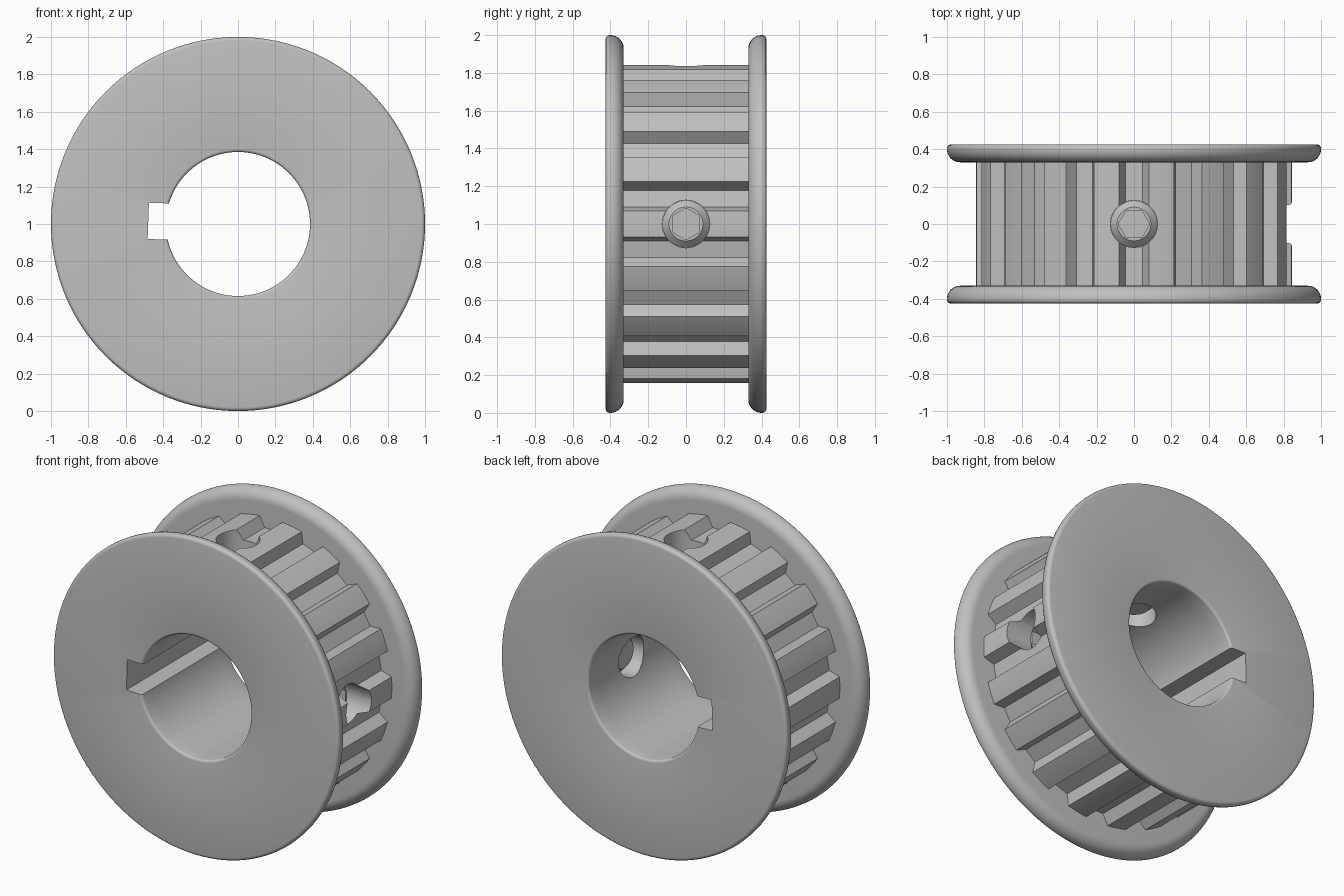
import bpy, bmesh
from math import sin, cos, pi, radians
from mathutils import Matrix, Vector

if "Cube" in bpy.data.objects:
    bpy.data.objects.remove(bpy.data.objects["Cube"], do_unlink=True)

steel = bpy.data.materials.new("grey steel")
steel.use_nodes = True
steel.diffuse_color = (0.53, 0.53, 0.53, 1)
steel.node_tree.nodes["Principled BSDF"].inputs["Base Color"].default_value = steel.diffuse_color

CENTRE = Matrix.Translation((0, 0, 1))
TO_Y = CENTRE @ Matrix.Rotation(radians(-90), 4, "X")
TO_X = CENTRE @ Matrix.Rotation(radians(90), 4, "Y")
TEETH, BORE, HALF = 18, 0.385, 0.33


def finish(bm, name, matrix):
    bmesh.ops.remove_doubles(bm, verts=bm.verts, dist=1e-5)
    bmesh.ops.recalc_face_normals(bm, faces=bm.faces)
    bm.transform(matrix)
    mesh = bpy.data.meshes.new(name)
    bm.to_mesh(mesh)
    bm.free()
    mesh.materials.append(steel)
    obj = bpy.data.objects.new(name, mesh)
    bpy.context.collection.objects.link(obj)
    return obj


def prism(name, outline, low, high, matrix):
    """Extrude a flat outline along local z."""
    bm = bmesh.new()
    face = bm.faces.new([bm.verts.new((x, y, low)) for x, y in outline])
    out = bmesh.ops.extrude_face_region(bm, geom=[face])
    new = [v for v in out["geom"] if isinstance(v, bmesh.types.BMVert)]
    bmesh.ops.translate(bm, verts=new, vec=(0, 0, high - low))
    return finish(bm, name, matrix)


def lathe(name, profile, matrix, steps, closed):
    """Turn a (radius, height) profile around local z."""
    bm = bmesh.new()
    verts = [bm.verts.new((r, 0, h)) for r, h in profile]
    edges = [bm.edges.new(pair) for pair in zip(verts, verts[1:])]
    if closed:
        edges.append(bm.edges.new((verts[-1], verts[0])))
    bmesh.ops.spin(bm, geom=verts + edges, cent=(0, 0, 0), axis=(0, 0, 1),
                   angle=2 * pi, steps=steps)
    return finish(bm, name, matrix)


def ring(radius, sides):
    return [(radius * cos(2 * pi * i / sides), radius * sin(2 * pi * i / sides))
            for i in range(sides)]


def arc(cx, cy, radius, start, end, steps):
    return [(cx + radius * cos(radians(start + (end - start) * i / steps)),
             cy + radius * sin(radians(start + (end - start) * i / steps)))
            for i in range(steps + 1)]


def cut(obj, cutters):
    bpy.context.view_layer.objects.active = obj
    for cutter in cutters:
        cutter.hide_render = True
        mod = obj.modifiers.new("cut", "BOOLEAN")
        mod.operation, mod.solver, mod.object = "DIFFERENCE", "EXACT", cutter
        bpy.ops.object.modifier_apply(modifier=mod.name)


# Toothed hub: tip arcs joined by tapered grooves, one groove at the top
outline = []
for i in range(TEETH):
    middle = 90 + i * 360 / TEETH
    root = [(0.776 * cos(radians(middle + s)), 0.776 * sin(radians(middle + s)))
            for s in (-3.3, 3.3)]
    outline += root + arc(0, 0, 0.845, middle + 5.4, middle + 14.6, 4)
STAND = CENTRE @ Matrix.Rotation(radians(90), 4, "X")
hub = prism("toothed_hub", outline, -HALF, HALF, STAND)

# Flanges: broad round on the inner rim, small rounds outside and at the bore
profile = [(BORE, HALF)]
profile += arc(BORE + 0.015, 0.41, 0.015, 180, 90, 4)
profile += arc(0.98, 0.405, 0.02, 90, 0, 4)
profile += arc(0.93, 0.40, 0.07, 0, -90, 8)
back = lathe("back_flange", profile, TO_Y, 128, True)
front = lathe("front_flange", profile, STAND, 128, True)

# Bore, keyway and the two screw holes
bore_cut = prism("bore_cutter", ring(BORE, 128), -0.6, 0.6, TO_Y)
key = [(-0.48, -0.097), (-0.2, -0.097), (-0.2, 0.097), (-0.48, 0.097)]
tilt = Matrix.Rotation(radians(-2), 4, "Z")
key_cut = prism("keyway_cutter", key, -0.6, 0.6, STAND @ tilt)
hole_cuts = [prism("hole_cutter", ring(0.126, 48), 0.2, 1.0, m) for m in (CENTRE, TO_X)]
cut(hub, [bore_cut, key_cut] + hole_cuts)
for flange in (front, back):
    cut(flange, [key_cut])

# Set screws with chamfered ends and hexagon sockets
LOW, HIGH = 0.43, 0.70
body = [(0, LOW), (0.09, LOW), (0.125, LOW + 0.035),
        (0.125, HIGH - 0.035), (0.09, HIGH), (0, HIGH)]
screws, sockets = [], []
for name, matrix in (("top_set_screw", CENTRE), ("left_set_screw", TO_X)):
    screw = lathe(name, body, matrix, 48, False)
    socket = prism("socket_cutter", ring(0.084, 6), HIGH - 0.12, HIGH + 0.1, matrix)
    cut(screw, [socket])
    screws.append(screw)
    sockets.append(socket)

for helper in [bore_cut, key_cut] + hole_cuts + sockets:
    bpy.data.objects.remove(helper, do_unlink=True)

# Smooth the round surfaces, keep tooth and keyway edges crisp
bpy.ops.object.select_all(action="DESELECT")
for part in [hub, front, back] + screws:
    part.select_set(True)
bpy.context.view_layer.objects.active = hub
bpy.ops.object.shade_smooth_by_angle(angle=radians(30))
